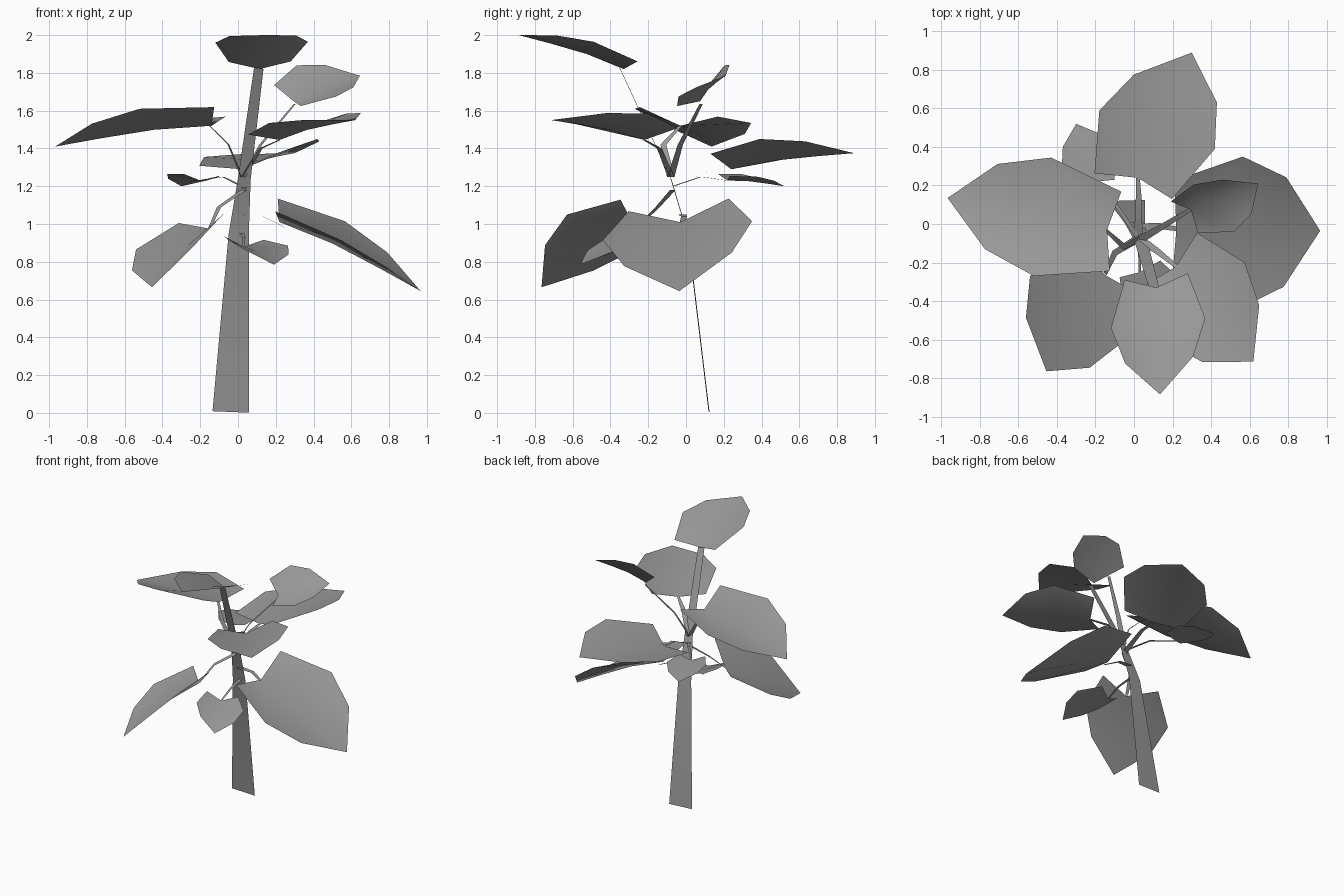
import bpy
from mathutils import Vector as V

grey = bpy.data.materials.new("dark_grey")
grey.diffuse_color = (0.32, 0.32, 0.32, 1)


def make_object(name, verts, faces):
    mesh = bpy.data.meshes.new(name)
    mesh.from_pydata([tuple(v) for v in verts], [], faces)
    mesh.update()
    mesh.materials.append(grey)
    for p in mesh.polygons:
        p.use_smooth = True
    obj = bpy.data.objects.new(name, mesh)
    bpy.context.collection.objects.link(obj)
    return obj


# Shared leaf outline: position along the blade, sideways share, arch share
SIDE = [(-0.07, 0.67, 0.70), (0.38, 1.0, 1.0), (0.71, 0.72, 0.66)]
RIB = [(0.36, 0, 0.2), (0.70, 0, 0.12)]


def leaf(name, base, tip, right, left):
    """Cupped blade set by its base, tip and two widest points."""
    b, t, r, l = V(base), V(tip), V(right), V(left)
    axis, side = t - b, (r - l) / 2
    arch = (r + l) / 2 - (b + axis * 0.38)

    def at(u, v, w):
        return b + axis * u + side * v + arch * w

    verts = [b, t] + [at(*p) for p in RIB]
    verts += [at(*p) for p in SIDE] + [at(u, -v, w) for u, v, w in SIDE]
    faces = [(0, 4, 5, 2), (2, 5, 6, 3), (3, 6, 1),
             (0, 2, 8, 7), (2, 3, 9, 8), (3, 1, 9)]
    make_object(name, verts, faces)


def ribbon(name, rows):
    """Flat strip through pairs of edge points."""
    verts = [p for row in rows for p in row]
    faces = [(2 * i, 2 * i + 1, 2 * i + 3, 2 * i + 2) for i in range(len(rows) - 1)]
    make_object(name, verts, faces)


def stem(name, points, w0=0.022, w1=0.01):
    """Narrow strip lying level across its path."""
    pts = [V(p) for p in points]
    d = pts[-1] - pts[0]
    across = V((d.y, -d.x, 0)).normalized()
    rows = []
    for i, p in enumerate(pts):
        w = w0 + (w1 - w0) * i / (len(pts) - 1)
        rows.append((p - across * w, p + across * w))
    ribbon(name, rows)


# Trunk: flat tapering strip (left x, right x, y, z)
trunk = [(-0.135, 0.058, 0.122, 0.005), (-0.05, 0.057, 0.01, 0.94),
         (0.0, 0.067, -0.08, 1.24), (0.085, 0.135, -0.35, 1.825)]
ribbon("trunk", [((a, y - 0.003, z + 0.004), (b, y + 0.003, z - 0.004))
                 for a, b, y, z in trunk])

# Leaves: base, tip, right widest point, left widest point
leaf("leaf_top", (0.115, -0.33, 1.82), (0.135, -0.885, 2.0),
     (-0.12, -0.54, 1.96), (0.37, -0.49, 1.965))
leaf("leaf_back", (0.02, 0.24, 1.29), (0.30, 0.89, 1.375),
     (0.42, 0.39, 1.45), (-0.18, 0.59, 1.355))
leaf("leaf_left", (-0.14, -0.03, 1.52), (-0.968, 0.135, 1.41),
     (-0.43, 0.345, 1.535), (-0.52, -0.27, 1.61))
leaf("leaf_right", (0.22, -0.03, 1.01), (0.967, -0.035, 0.645),
     (0.545, -0.44, 0.915), (0.565, 0.35, 1.015))
leaf("leaf_front_left", (-0.15, -0.265, 0.975), (-0.455, -0.765, 0.665),
     (-0.54, -0.27, 0.865), (-0.08, -0.63, 1.05))
leaf("leaf_front_right", (0.22, -0.22, 1.445), (0.62, -0.715, 1.55),
     (0.165, -0.61, 1.535), (0.575, -0.20, 1.585))
leaf("leaf_upper_right", (0.295, 0.075, 1.65), (0.645, 0.21, 1.785),
     (0.52, -0.04, 1.675), (0.31, 0.205, 1.84))
leaf("leaf_small_back", (-0.20, 0.22, 1.23), (-0.30, 0.52, 1.20),
     (-0.10, 0.38, 1.25), (-0.375, 0.29, 1.265))
leaf("leaf_small_front", (0.03, -0.25, 0.88), (0.19, -0.56, 0.785),
     (-0.05, -0.44, 0.915), (0.265, -0.31, 0.885))

# Leaf stems
stem("stem_back", [(0.02, -0.19, 1.06), (0.022, -0.07, 1.19), (0.025, 0.12, 1.28), (0.02, 0.24, 1.29)][1:])
stem("stem_left", [(0.02, -0.08, 1.25), (-0.05, -0.12, 1.42), (-0.15, -0.03, 1.52)])
stem("stem_right", [(0.02, -0.02, 1.05), (0.13, -0.01, 1.04), (0.25, -0.03, 0.98)])
stem("stem_front_left", [(0.03, -0.07, 1.18), (-0.10, -0.15, 1.09), (-0.15, -0.26, 0.98)])
stem("stem_front_right", [(0.03, -0.08, 1.25), (0.12, -0.14, 1.40), (0.22, -0.22, 1.445)])
stem("stem_upper_right", [(0.03, -0.08, 1.25), (0.12, -0.03, 1.42), (0.30, 0.08, 1.635)])
stem("stem_small_back", [(0.02, -0.07, 1.20), (-0.08, 0.08, 1.25), (-0.20, 0.22, 1.23)], 0.012, 0.006)
stem("stem_small_front", [(0.02, 0.0, 0.95), (0.03, -0.13, 0.93), (0.03, -0.25, 0.88)], 0.012, 0.006)
